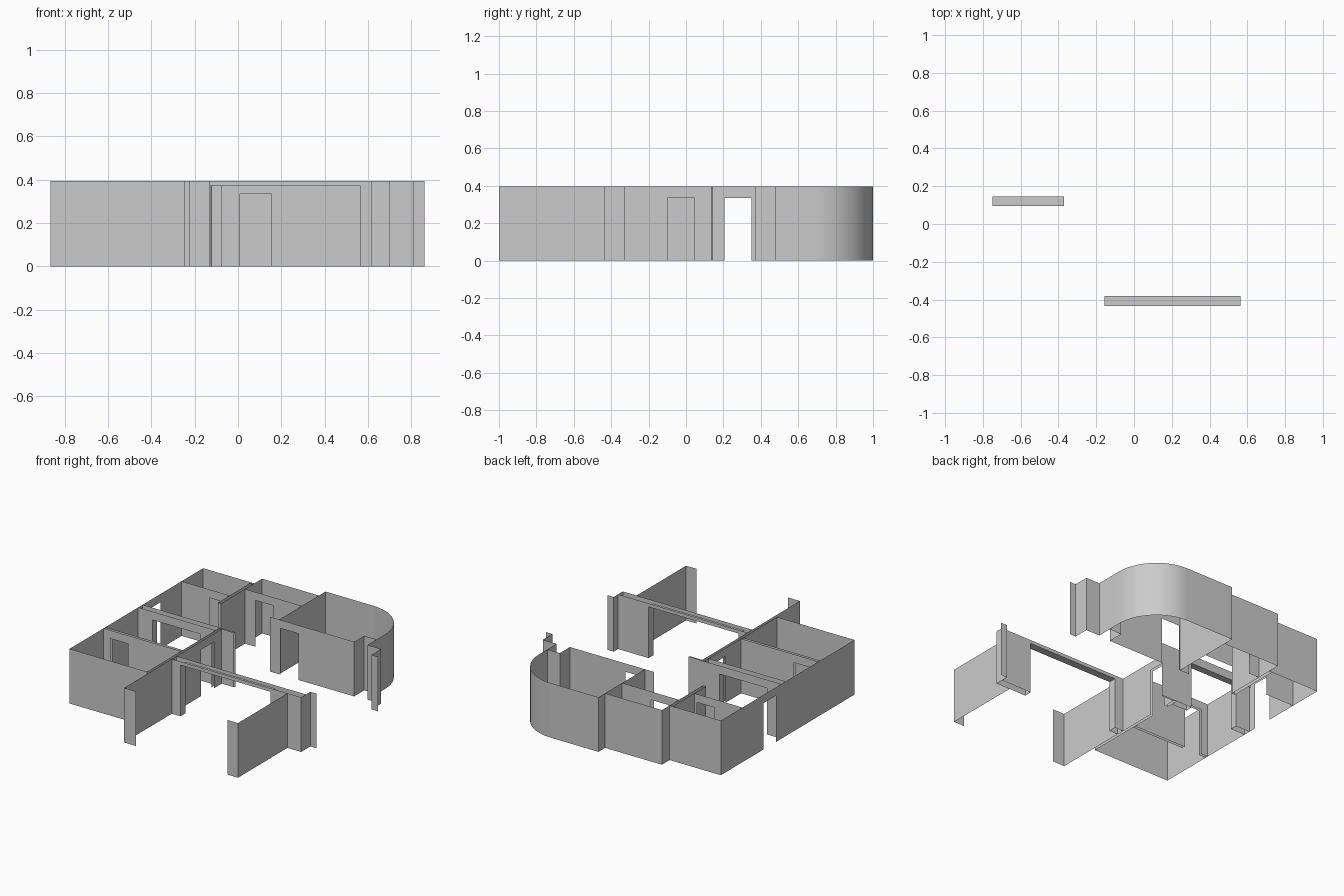
import bpy, bmesh, math

if "Cube" in bpy.data.objects:
    bpy.data.objects.remove(bpy.data.objects["Cube"])

H = 0.395      # wall height
DOOR = 0.335   # door head height


def finish(bm, name, smooth=False):
    bmesh.ops.remove_doubles(bm, verts=bm.verts, dist=1e-5)
    me = bpy.data.meshes.new(name)
    bm.to_mesh(me)
    bm.free()
    ob = bpy.data.objects.new(name, me)
    bpy.context.collection.objects.link(ob)
    if smooth:
        bpy.ops.object.select_all(action='DESELECT')
        ob.select_set(True)
        bpy.context.view_layer.objects.active = ob
        bpy.ops.object.shade_smooth_by_angle(angle=math.radians(30))


def sheet(bm, p, q, z0=0.0, z1=H):
    """Upright panel between plan points p and q."""
    bm.faces.new([bm.verts.new(c) for c in
                  ((*p, z0), (*q, z0), (*q, z1), (*p, z1))])


def path_wall(name, pts, smooth=False):
    """Thin wall that follows a plan outline."""
    bm = bmesh.new()
    for p, q in zip(pts, pts[1:]):
        sheet(bm, p, q)
    finish(bm, name, smooth)


def door_wall(name, axis, at, a, b, opening, head=DOOR, depth=0.0):
    """Axis-aligned wall with one opening; depth adds a second face and a lining."""
    P = (lambda s, o: (s, o)) if axis == 'x' else (lambda s, o: (o, s))
    d0, d1 = opening
    bm = bmesh.new()
    for o in ({at, at + depth}):
        sheet(bm, P(a, o), P(d0, o))
        sheet(bm, P(d1, o), P(b, o))
        sheet(bm, P(d0, o), P(d1, o), head, H)
    if depth:
        for d in (d0, d1):
            sheet(bm, P(d, at), P(d, at + depth), 0, head)
        bm.faces.new([bm.verts.new((*c, head)) for c in
                      (P(d0, at), P(d1, at), P(d1, at + depth), P(d0, at + depth))])
    finish(bm, name)


# Outer walls: left side with entrance, front left, stepped back
door_wall("entrance_side_wall", 'y', -0.865, -0.69, 0.837, (0.205, 0.35))
path_wall("front_left_wall", [(-0.865, -0.69), (-0.245, -0.69)])
path_wall("back_stepped_wall", [(-0.865, 0.837), (-0.455, 0.837), (-0.455, 0.925),
                                (0.0, 0.925)])

# Rounded corner room: back wall, quarter arc, jogged window return
R = 0.32
arc = [(0.38 + R * math.sin(t), 0.68 + R * math.cos(t))
       for t in (math.pi / 2 * i / 24 for i in range(25))]
path_wall("rounded_room_wall", [(0.0, 1.0)] + arc +
          [(0.70, 0.585), (0.70, 0.48), (0.81, 0.48), (0.81, 0.37), (0.86, 0.37)], True)
path_wall("rounded_room_inner_return", [(0.60, 0.47), (0.60, 0.585), (0.70, 0.585)])
path_wall("rounded_room_side_wall", [(0.0, 0.47), (0.0, 1.0)])
door_wall("rounded_room_door_wall", 'x', 0.47, -0.075, 0.60, (0.01, 0.155))

# Front room: two side walls with inward returns, wide opening to the hall
path_wall("front_room_left_wall", [(-0.13, -0.98), (-0.225, -0.98), (-0.225, -0.435)])
path_wall("front_room_right_wall", [(0.615, -1.0), (0.70, -1.0), (0.70, -0.435)])
door_wall("wide_opening_wall", 'x', -0.435, -0.225, 0.81, (-0.155, 0.565), 0.37, 0.055)
path_wall("window_return", [(0.81, -0.435), (0.81, -0.33), (0.86, -0.33)])

# Left rooms: partitions
for i, x in enumerate((-0.245, -0.225)):
    door_wall(f"hall_partition_{i + 1}", 'y', x, -0.69 if i == 0 else -0.435, 0.145,
              (-0.10, 0.045))
for i, y in enumerate((-0.30, -0.28)):
    door_wall(f"left_room_partition_{i + 1}", 'x', y, -0.865, -0.245, (-0.81, -0.67))
door_wall("lined_closet_wall", 'x', 0.095, -0.865, -0.245, (-0.75, -0.37), DOOR, 0.05)
path_wall("hall_stub", [(-0.225, 0.135), (-0.13, 0.135), (-0.12, 0.145), (-0.245, 0.145)])

# Back rooms: partitions
door_wall("back_left_partition", 'x', 0.59, -0.865, -0.48, (-0.64, -0.50))
path_wall("back_left_side_wall", [(-0.48, 0.837), (-0.48, 0.455), (-0.455, 0.455),
                                  (-0.455, 0.837)])
door_wall("back_middle_partition", 'x', 0.73, -0.455, 0.0, (-0.37, -0.23))
